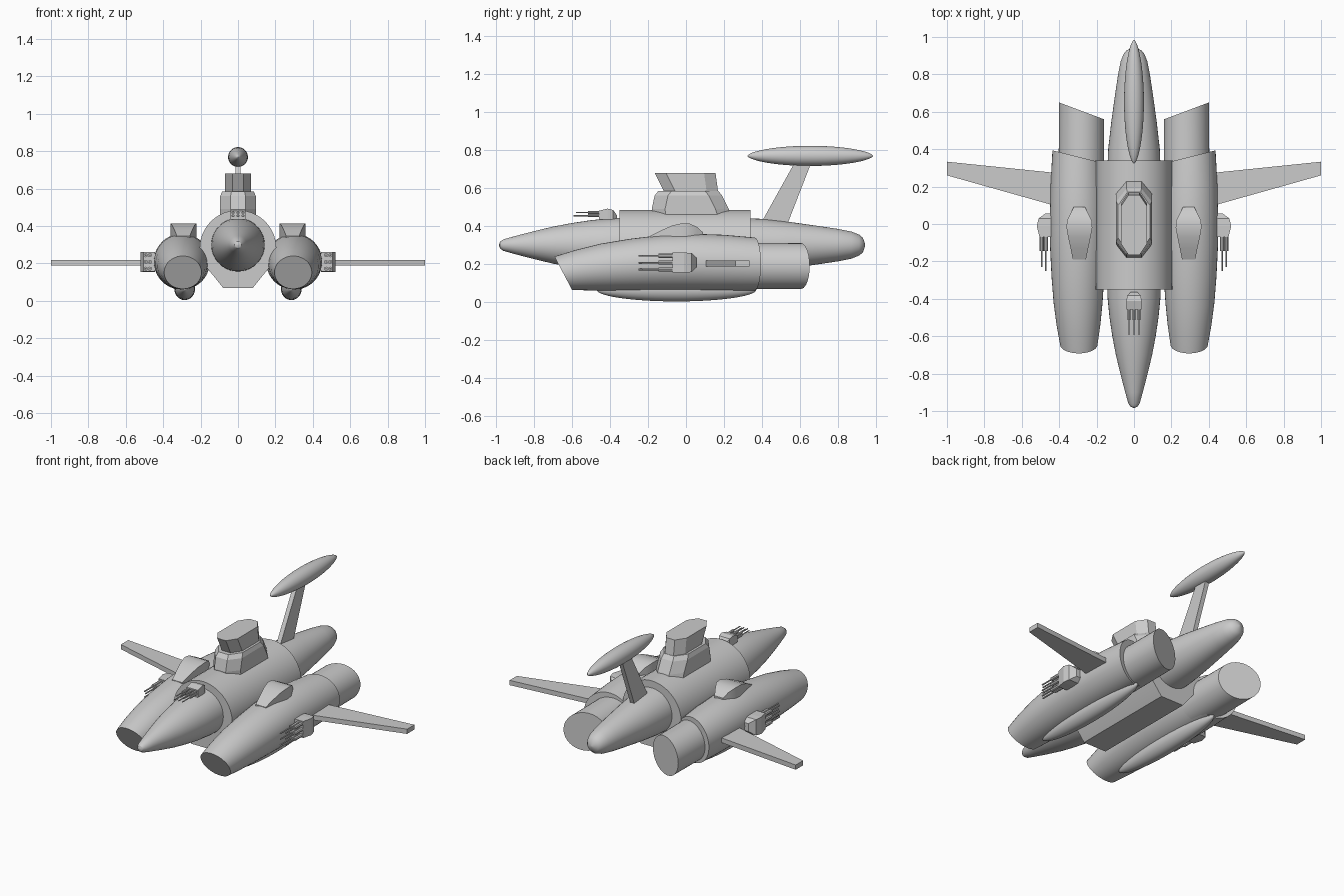
import bpy, bmesh, math
from mathutils import Vector

if "Cube" in bpy.data.objects:
    bpy.data.objects.remove(bpy.data.objects["Cube"])

grey = bpy.data.materials.new("hull grey")
grey.use_nodes = True
grey.diffuse_color = (0.6, 0.6, 0.6, 1)
grey.node_tree.nodes["Principled BSDF"].inputs["Base Color"].default_value = (0.6, 0.6, 0.6, 1)


def loft(name, rings, smooth=True):
    """Skin a list of equal-length point rings and cap both ends."""
    bm = bmesh.new()
    rows = [[bm.verts.new(p) for p in ring] for ring in rings]
    n = len(rows[0])
    for a, b in zip(rows, rows[1:]):
        for i in range(n):
            j = (i + 1) % n
            bm.faces.new((a[i], a[j], b[j], b[i]))
    bm.faces.new(rows[0])
    bm.faces.new(rows[-1])
    bmesh.ops.recalc_face_normals(bm, faces=bm.faces)
    mesh = bpy.data.meshes.new(name)
    bm.to_mesh(mesh)
    bm.free()
    mesh.materials.append(grey)
    obj = bpy.data.objects.new(name, mesh)
    bpy.context.collection.objects.link(obj)
    if smooth:
        bpy.ops.object.select_all(action="DESELECT")
        obj.select_set(True)
        bpy.context.view_layer.objects.active = obj
        bpy.ops.object.shade_smooth_by_angle(angle=math.radians(32))
    return obj


def ring(y, cx, cz, rx, rz=None, lean_z=0, lean_x=0, n=40):
    """Ellipse across the y axis; the leans slant its plane."""
    rz = rz or rx
    pts = []
    for i in range(n):
        a = math.tau * i / n
        dx, dz = rx * math.cos(a), rz * math.sin(a)
        pts.append((cx + dx, y + lean_z * dz + lean_x * dx, cz + dz))
    return pts


def spindle(name, centre, radii, power=0.5, n=24):
    """Round body pointed along y."""
    cx, cy, cz = centre
    rings = []
    for i in range(n + 1):
        t = -math.cos(math.pi * i / n)
        f = max((1 - t * t) ** power, 0.01)
        rings.append(ring(cy + t * radii[1], cx, cz, radii[0] * f, radii[2] * f))
    return loft(name, rings)


def octagon(z, front, back, half, nose, cut):
    """Chamfered plan outline at height z."""
    side = [(nose, front), (half, front + cut), (half, back - cut), (nose, back)]
    return [(x, y, z) for x, y in side] + [(-x, y, z) for x, y in reversed(side)]


def side_name(s):
    return "left" if s > 0 else "right"


# Fuselage
profile = [(-.983, .003), (-.977, .018), (-.96, .03), (-.9, .047), (-.8, .073),
           (-.7, .097), (-.6, .116), (-.5, .131), (-.4, .141), (-.25, .146), (.2, .146),
           (.4, .138), (.55, .121), (.7, .1), (.8, .085), (.87, .071),
           (.91, .055), (.93, .038), (.942, .003)]
loft("fuselage", [ring(y, 0, .3, r) for y, r in profile])

# Centre hull: round on top, flat panels below
arc = [math.radians(-20 + 220 * i / 32) for i in range(33)]
section = [(.205 * math.cos(a), .28 + .205 * math.sin(a)) for a in arc]
section += [(-.08, .07), (.08, .07)]
loft("centre_hull", [[(x, y, z) for x, z in section] for y in (-.35, .34)])

# Bridge
loft("bridge_base", [octagon(.44, -.175, .24, .095, .04, .07),
                     octagon(.49, -.18, .225, .095, .04, .07),
                     octagon(.56, -.165, .19, .095, .04, .07),
                     octagon(.585, -.145, .17, .085, .035, .07)], False)
loft("bridge_top", [octagon(.57, -.11, .17, .07, .03, .06),
                    octagon(.68, -.165, .155, .07, .03, .06)], False)

# Tail strut and pod
loft("tail_strut", [[(-.014, f, z), (.014, f, z), (.014, b, z), (-.014, b, z)]
                    for f, b, z in ((.38, .525, .39), (.58, .665, .75))], False)
spindle("tail_pod", (0, .653, .769), (.053, .33, .053), .6)


def gun(name, place, scale):
    """Gun cluster; place maps (across, along, out) to the model."""
    def box(part, stations, smooth=False):
        loft(name + part, [[place(u * scale, y * scale, h * scale)
             for u, h in ((-w, lo), (w, lo), (w, hi), (-w, hi))]
             for y, w, lo, hi in stations], smooth)
    box("_housing", [(-.07, .052, -.01, .05), (-.01, .053, -.01, .065),
                     (.03, .05, -.01, .055), (.055, .025, -.01, .02)])
    for i in (-1, 0, 1):
        for j, h in enumerate((.016, .038)):
            def tube(part, y0, y1, r):
                loft(f"{name}_{part}_{i + 2}_{j + 1}",
                     [[place((i * .036 + r * math.cos(k * math.tau / 8)) * scale, y * scale,
                             (h + r * math.sin(k * math.tau / 8)) * scale)
                       for k in range(8)] for y in (y0, y1)])
            tube("sleeve", -.145, -.06, .011)
            tube("barrel", -.25 + .02 * j, -.14, .0045)


gun("top_gun", lambda u, y, h: (u, y - .405, h + .443), .75)

for s in (1, -1):
    side = side_name(s)

    def mirror(rings):
        return [[(s * x, y, z) for x, y, z in r] for r in rings]

    # Engine nacelle with slanted intake and rear rim
    stations = [(-.645, .295, .152, .1, .088, -.53, 0),
                (-.54, .297, .168, .117, .106, -.4, 0),
                (-.42, .299, .184, .131, .123, -.25, 0),
                (-.28, .3, .197, .141, .136, -.1, 0),
                (-.12, .3, .207, .149, .147, 0, 0),
                (.03, .3, .21, .15, .15, 0, 0),
                (.2, .3, .207, .146, .147, 0, .1),
                (.36, .3, .201, .136, .139, 0, .25)]
    loft(side + "_nacelle", mirror([ring(*st) for st in stations]))
    loft(side + "_exhaust", mirror([ring(.25, .281, .19, .122, lean_x=.25),
                                    ring(.605, .281, .19, .12, lean_x=.375)]))

    # Belly pod
    spindle(side + "_belly_pod", (s * .285, -.05, .066), (.056, .42, .062))

    # Fairing on top of the nacelle
    fairing = [(-.19, .035, .348), (-.13, .047, .378), (-.07, .06, .404),
               (-.02, .069, .415), (.02, .066, .413), (.06, .046, .394), (.09, .03, .366)]
    loft(side + "_fairing", mirror([[(.292 - w, y, .3), (.292 + w, y, .3),
                                     (.292 + w, y, z), (.292 - w, y, z)]
                                    for y, w, z in fairing]))

    # Wing
    loft(side + "_wing", mirror([[(x, f, .188), (x, b, .188), (x, b, .218), (x, f, .218)]
                                 for x, f, b in ((.36, .08, .267), (1, .26, .333))]), False)

    # Side gun
    gun(side + "_gun", lambda u, y, h: (s * (h + .455), y, u + .208), 1)
